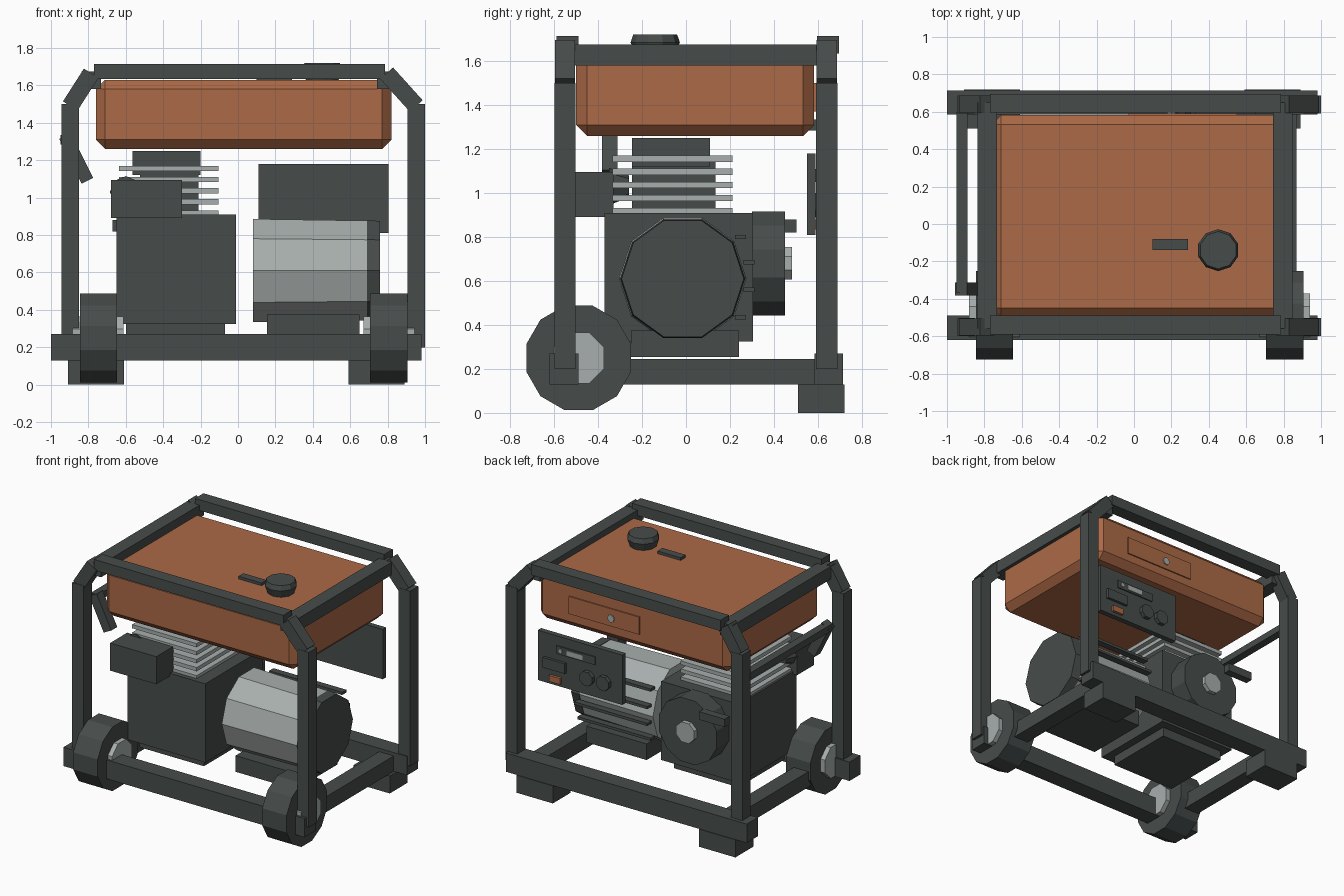
import bpy, bmesh, math
from mathutils import Vector

cube = bpy.data.objects.get("Cube")
if cube:
    bpy.data.objects.remove(cube, do_unlink=True)


def material(name, rgb):
    m = bpy.data.materials.new(name)
    m.use_nodes = True
    m.diffuse_color = (*rgb, 1)
    bsdf = next(n for n in m.node_tree.nodes if n.type == 'BSDF_PRINCIPLED')
    bsdf.inputs["Base Color"].default_value = (*rgb, 1)
    bsdf.inputs["Roughness"].default_value = 0.8
    return m


DARK = material("charcoal", (0.062, 0.073, 0.070))
ORANGE = material("burnt orange", (0.41, 0.142, 0.062))
GREY = material("light grey metal", (0.39, 0.43, 0.42))


def finish(name, bm, mat):
    bmesh.ops.recalc_face_normals(bm, faces=bm.faces)
    me = bpy.data.meshes.new(name)
    bm.to_mesh(me)
    bm.free()
    me.materials.append(mat)
    ob = bpy.data.objects.new(name, me)
    bpy.context.collection.objects.link(ob)
    return ob


def box(name, x, y, z, mat=DARK, bevel=0):
    """Box from (low, high) ranges on each axis."""
    bm = bmesh.new()
    bmesh.ops.create_cube(bm, size=1)
    for v in bm.verts:
        v.co = [r[0] if c < 0 else r[1] for c, r in zip(v.co, (x, y, z))]
    if bevel:
        bmesh.ops.bevel(bm, geom=bm.edges[:], offset=bevel, segments=1, affect='EDGES')
    return finish(name, bm, mat)


def prism(name, axis, center, profile, sides, mat=DARK, phase=0):
    """Faceted solid of revolution; profile holds (offset along axis, radius)."""
    bm = bmesh.new()
    rings = []
    for t, r in profile:
        ring = []
        for i in range(sides):
            a = phase + math.tau * i / sides
            c, s = r * math.cos(a), r * math.sin(a)
            p = {'x': (t, c, s), 'y': (c, t, s), 'z': (c, s, t)}[axis]
            ring.append(bm.verts.new(Vector(center) + Vector(p)))
        rings.append(ring)
    for a, b in zip(rings, rings[1:]):
        for i in range(sides):
            j = (i + 1) % sides
            bm.faces.new((a[i], a[j], b[j], b[i]))
    bm.faces.new(rings[0])
    bm.faces.new(rings[-1])
    return finish(name, bm, mat)


def beam(name, p, q, w, mat=DARK):
    """Square bar between two points."""
    p, q = Vector(p), Vector(q)
    bm = bmesh.new()
    bmesh.ops.create_cube(bm, size=1)
    rot = (q - p).to_track_quat('Z', 'Y')
    for v in bm.verts:
        v.co = (p + q) / 2 + rot @ Vector((v.co.x * w, v.co.y * w, v.co.z * (q - p).length))
    return finish(name, bm, mat)


# Base rails
box("front_base_rail", (-1, 0.98), (-0.62, -0.49), (0.13, 0.27))
box("back_base_rail", (-1, 0.98), (0.585, 0.715), (0.13, 0.27))

# Sides of the frame: (side, post x, top rail x, base rail x, wheel x, foot x)
for side, post, top, base, wheel, foot in (("right", -0.897, -0.785, -0.77, -0.746, -0.76),
                                           ("left", 0.953, 0.795, 0.81, 0.807, 0.74)):
    box(side + "_base_rail", (base - 0.06, base + 0.06), (-0.55, 0.65), (0.13, 0.245))
    box(side + "_top_rail", (top - 0.052, top + 0.052), (-0.56, 0.65), (1.58, 1.675))
    for end, y in (("front", -0.55), ("back", 0.64)):
        box(f"{side}_{end}_post", (post - 0.047, post + 0.047), (y - 0.048, y + 0.048), (0.2, 1.5))
        beam(f"{side}_{end}_corner_brace", (post, y, 1.49), (top, y, 1.665), 0.092)
    box(side + "_foot", (foot - 0.15, foot + 0.15), (0.51, 0.72), (0, 0.13))
    prism(side + "_wheel", 'x', (wheel, -0.488, 0.25), [(-0.1, 0.246), (0.1, 0.246)],
          12, phase=math.pi / 12)
    prism(side + "_wheel_hub", 'x', (wheel, -0.488, 0.25), [(-0.135, 0.125), (0.135, 0.125)],
          8, GREY, math.pi / 8)

# Top bars
for end, y in (("front", -0.54), ("back", 0.645)):
    box(end + "_top_bar", (-0.77, 0.785), (y - 0.05, y + 0.05), (1.635, 1.715))

# Fuel tank
box("fuel_tank", (-0.76, 0.82), (-0.5, 0.583), (1.26, 1.63), ORANGE, 0.05)
prism("fuel_cap", 'z', (0.45, -0.14, 0), [(1.61, 0.085), (1.685, 0.112), (1.72, 0.1)],
      10, phase=math.pi / 10)
box("fuel_gauge", (0.1, 0.29), (-0.138, -0.08), (1.62, 1.65))
box("tank_plate", (-0.03, 0.55), (0.58, 0.592), (1.37, 1.5), ORANGE)
prism("tank_plate_badge", 'y', (0.2, 0.592, 1.43), [(-0.005, 0.028), (0.008, 0.028)], 8, GREY)

# Engine
box("engine_block", (-0.65, -0.01), (-0.37, 0.305), (0.325, 0.91))
box("engine_mount", (-0.6, -0.07), (-0.3, 0.24), (0.255, 0.33))
box("engine_cylinder", (-0.525, -0.21), (-0.245, 0.135), (0.9, 1.15))
box("cylinder_head", (-0.565, -0.2), (-0.245, 0.11), (1.12, 1.25))
for i in range(5):
    z = 0.918 + i * 0.0595
    box(f"cooling_fin_{i + 1}", (-0.635, -0.105), (-0.335, 0.212), (z - 0.014, z + 0.014), GREY)
box("air_filter", (-0.68, -0.3), (-0.53, -0.33), (0.89, 1.095))
prism("air_filter_pipe", 'y', (-0.6, -0.3, 1.03), [(-0.05, 0.085), (0.04, 0.05)], 8)

# Recoil starter
prism("recoil_cover", 'y', (-0.33, 0.3, 0.68), [(0, 0.245), (0.15, 0.245)], 12, phase=math.pi / 12)
prism("recoil_hub", 'y', (-0.33, 0.45, 0.68), [(-0.01, 0.08), (0.032, 0.08)], 8, GREY, math.pi / 8)
box("pull_handle", (-0.67, -0.46), (0.445, 0.503), (0.82, 0.88))

# Alternator
GEN = (0, -0.015, 0.61)
prism("alternator_body", 'x', GEN, [(0.08, 0.29), (0.7, 0.28)], 10, GREY)
prism("alternator_cap", 'x', GEN, [(0.69, 0.284), (0.76, 0.278)], 10)
box("alternator_mount", (0.155, 0.65), (-0.25, 0.24), (0.255, 0.375))
for i, (y, z) in enumerate(((0.248, 0.8), (0.287, 0.685), (0.287, 0.56), (0.248, 0.435))):
    box(f"alternator_vent_{i + 1}", (0.1, 0.7), (y - 0.025, y + 0.025), (z - 0.01, z + 0.01))

# Control panel
box("control_panel", (0.11, 0.805), (0.55, 0.59), (0.81, 1.18))
box("meter_strip", (0.33, 0.65), (0.585, 0.598), (1.05, 1.11))
box("meter_display", (0.43, 0.56), (0.595, 0.603), (1.062, 1.098), GREY)
prism("indicator_light", 'y', (0.61, 0.6, 1.08), [(-0.01, 0.014), (0.005, 0.014)], 8, GREY)
box("breaker", (0.57, 0.75), (0.585, 0.61), (0.925, 1.0))
box("power_switch", (0.61, 0.7), (0.585, 0.61), (0.835, 0.88), ORANGE)
for i, x in enumerate((0.255, 0.39)):
    prism(f"outlet_{i + 1}", 'y', (x, 0.59, 0.94), [(-0.01, 0.055), (0.03, 0.055)],
          8, phase=math.pi / 8)

# Side lift handle
box("handle_bar", (-0.95, -0.89), (-0.37, 0.6), (1.285, 1.335))
beam("handle_lever", (-0.925, -0.347, 1.33), (-0.805, -0.347, 1.09), 0.07)
